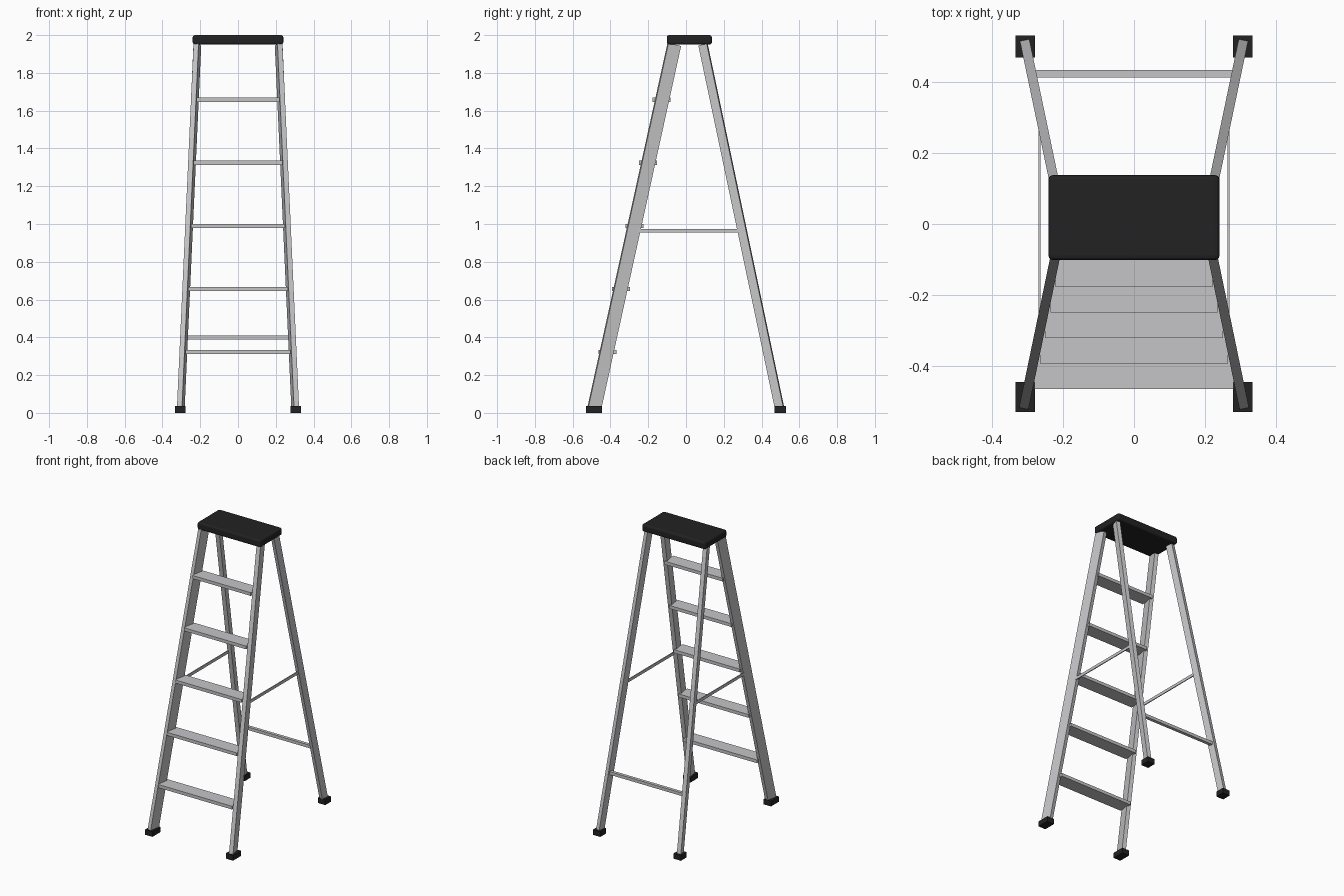
import bpy, bmesh
from mathutils import Vector, Matrix

if "Cube" in bpy.data.objects:
    bpy.data.objects.remove(bpy.data.objects["Cube"])


def material(name, rgb):
    m = bpy.data.materials.new(name)
    m.diffuse_color = (*rgb, 1)
    m.use_nodes = True
    m.node_tree.nodes["Principled BSDF"].inputs["Base Color"].default_value = m.diffuse_color
    return m


METAL = material("brushed metal", (0.56, 0.56, 0.575))
BLACK = material("black plastic", (0.016, 0.016, 0.016))


def box(name, size, matrix, mat, bevel=0, segments=2):
    bm = bmesh.new()
    bmesh.ops.create_cube(bm, size=1)
    bmesh.ops.scale(bm, vec=size, verts=bm.verts)
    if bevel:
        bmesh.ops.bevel(bm, geom=bm.edges[:], offset=bevel, segments=segments,
                        profile=0.5, affect='EDGES')
    bm.transform(matrix)
    mesh = bpy.data.meshes.new(name)
    bm.to_mesh(mesh)
    bm.free()
    mesh.materials.append(mat)
    ob = bpy.data.objects.new(name, mesh)
    bpy.context.collection.objects.link(ob)
    return ob


def at(x, y, z):
    return Matrix.Translation((x, y, z))


def beam(name, a, b, width, depth, mat):
    """Box from a to b whose width axis stays horizontal."""
    a, b = Vector(a), Vector(b)
    along = (b - a).normalized()
    side = along.cross(Vector((0, 0, 1))).normalized()
    out = along.cross(side)
    m = Matrix((side, out, along)).transposed().to_4x4()
    m.translation = (a + b) / 2
    return box(name, (width, depth, (b - a).length), m, mat)


# top cap
box("top_cap", (0.48, 0.238, 0.05), at(0, 0.018, 1.975), BLACK, 0.012, 3)

for s, label in ((-1, "left"), (1, "right")):
    # legs
    beam(f"front_leg_{label}", (s * 0.303, -0.486, 0.022), (s * 0.215, -0.062, 1.95),
         0.027, 0.07, METAL)
    beam(f"back_leg_{label}", (s * 0.303, 0.496, 0.022), (s * 0.218, 0.09, 1.95),
         0.027, 0.046, METAL)
    # rubber feet
    box(f"front_foot_{label}", (0.055, 0.085, 0.036), at(s * 0.305, -0.486, 0.018), BLACK)
    box(f"back_foot_{label}", (0.055, 0.062, 0.036), at(s * 0.305, 0.499, 0.018), BLACK)
    # folding spreader bar
    box(f"spreader_{label}", (0.006, 0.56, 0.02), at(s * 0.265, 0.01, 0.964), METAL)

# steps, evenly spaced up the front legs
for i in range(5):
    box(f"step_{i + 1}", (2 * (0.279 - 0.0147 * i), 0.096, 0.022),
        at(0, -0.415 + 0.0715 * i, 0.322 + 0.334 * i), METAL)

# cross bar between the back legs
box("back_crossbar", (0.565, 0.022, 0.021), at(0, 0.422, 0.4), METAL)
